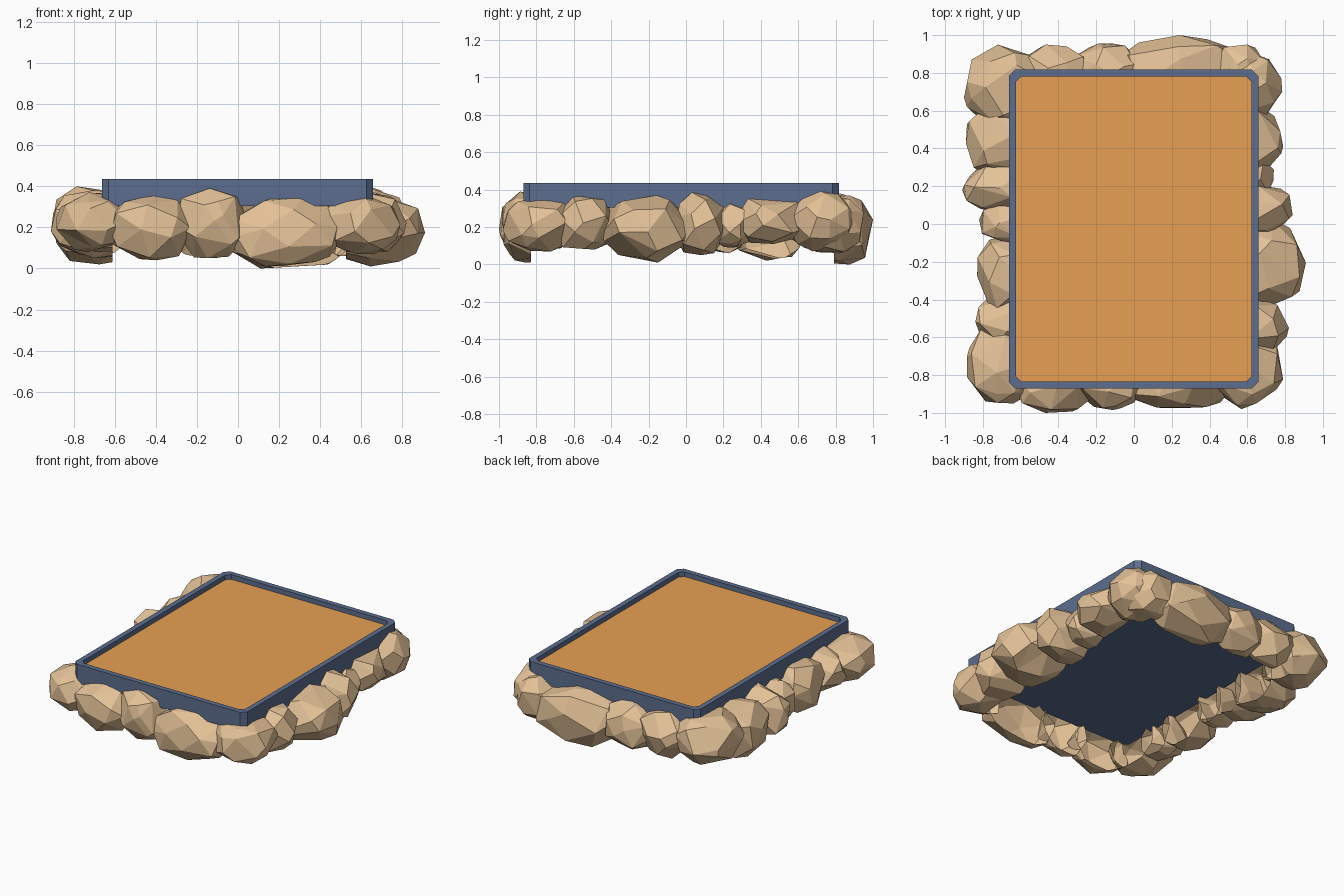
import bpy, bmesh, math, random
from mathutils import Vector

if "Cube" in bpy.data.objects:
    bpy.data.objects.remove(bpy.data.objects["Cube"])

random.seed(11)


def material(name, rgb):
    m = bpy.data.materials.new(name)
    m.diffuse_color = (*rgb, 1)
    m.use_nodes = True
    m.node_tree.nodes["Principled BSDF"].inputs["Base Color"].default_value = m.diffuse_color
    return m


STONE = material("tan stone", (0.77, 0.535, 0.31))
BLUE = material("slate blue", (0.107, 0.155, 0.275))
SAND = material("orange sand", (0.80, 0.35, 0.088))


def add_object(name, bm, mat):
    bmesh.ops.recalc_face_normals(bm, faces=bm.faces)
    me = bpy.data.meshes.new(name)
    bm.to_mesh(me)
    bm.free()
    me.materials.append(mat)
    ob = bpy.data.objects.new(name, me)
    bpy.context.collection.objects.link(ob)
    return ob


# ---- tray: chamfered rectangle loops bridged into a shallow pan ----
X0, X1, Y0, Y1 = -0.662, 0.658, -0.87, 0.817


def loop(bm, inset, r, z):
    pts = []
    corners = [(X1, Y1, -1, -1), (X0, Y1, 1, -1), (X0, Y0, 1, 1), (X1, Y0, -1, 1)]
    for k, (x, y, sx, sy) in enumerate(corners):
        cx, cy = x + sx * (inset + r), y + sy * (inset + r)
        for i in range(2):
            a = math.pi / 2 * (k + i)
            pts.append(bm.verts.new((cx + r * math.cos(a), cy + r * math.sin(a), z)))
    return pts


bm = bmesh.new()
rings = [loop(bm, 0, 0.033, 0.305), loop(bm, 0, 0.033, 0.435),
         loop(bm, 0.036, 0.028, 0.435), loop(bm, 0.036, 0.028, 0.395)]
for a, b in zip(rings, rings[1:]):
    for i in range(8):
        j = (i + 1) % 8
        bm.faces.new((a[i], a[j], b[j], b[i]))
bm.faces.new(rings[0])
bm.faces.new(rings[-1])
add_object("tray", bm, BLUE)

# ---- sand filling ----
bm = bmesh.new()
bm.faces.new(loop(bm, 0.036, 0.028, 0.402))
sand = add_object("sand_surface", bm, SAND)
if sand.data.polygons[0].normal.z < 0:
    sand.data.flip_normals()

# ---- border rocks: faceted hulls, hollowed out under the tray ----
CX0, CX1, CY0, CY1 = -0.61, 0.525, -0.83, 0.79


def rock(name, x0, x1, y0, y1, z0, z1, power=2.7, n=30):
    bm = bmesh.new()
    turn = random.uniform(0, 6.28)
    for i in range(n):
        # evenly spread, jittered directions pushed to a boxy ellipsoid
        z = 1 - 2 * (i + 0.5) / n
        a = turn + i * 2.39996
        d = Vector((math.sqrt(1 - z * z) * math.cos(a), math.sqrt(1 - z * z) * math.sin(a), z))
        d += Vector([random.uniform(-0.22, 0.22) for _ in range(3)])
        d /= sum(abs(c) ** power for c in d) ** (1 / power)
        bm.verts.new(d * random.uniform(0.92, 1.0))
    bmesh.ops.convex_hull(bm, input=bm.verts)
    loose = [v for v in bm.verts if not v.link_faces]
    bmesh.ops.delete(bm, geom=loose, context='VERTS')

    # fit the hull to its box
    def fit(axis, lo, hi):
        c = [v.co[axis] for v in bm.verts]
        s = (hi - lo) / (max(c) - min(c))
        m = min(c)
        for v in bm.verts:
            v.co[axis] = lo + (v.co[axis] - m) * s

    fit(0, x0, x1)
    fit(1, y0, y1)
    fit(2, z0, z1)
    bmesh.ops.dissolve_limit(bm, angle_limit=math.radians(14),
                             verts=bm.verts, edges=bm.edges)
    bmesh.ops.triangulate(bm, faces=[f for f in bm.faces if len(f.verts) > 4])
    bmesh.ops.recalc_face_normals(bm, faces=bm.faces)
    # open the hidden inner side
    for co, no in (((CX0, 0, 0), (1, 0, 0)), ((CX1, 0, 0), (1, 0, 0)),
                   ((0, CY0, 0), (0, 1, 0)), ((0, CY1, 0), (0, 1, 0))):
        bmesh.ops.bisect_plane(bm, geom=bm.verts[:] + bm.edges[:] + bm.faces[:],
                               plane_co=co, plane_no=no)
    inside = []
    for f in bm.faces:
        c = f.calc_center_median()
        if CX0 < c.x < CX1 and CY0 < c.y < CY1:
            inside.append(f)
    bmesh.ops.delete(bm, geom=inside, context='FACES')
    fit(2, z0, z1)
    add_object(name, bm, STONE)


# back row, left to right: x0, x1, y1, z0, z1
for i, (x0, x1, y1, z0, z1) in enumerate([
        (-0.60, -0.22, 0.95, 0.06, 0.37), (-0.34, 0.04, 0.955, 0.05, 0.37),
        (-0.09, 0.54, 1.0, 0.0, 0.37), (0.40, 0.71, 0.95, 0.06, 0.36)]):
    rock(f"back_rock_{i + 1}", x0, x1, 0.61, y1, z0, z1)

# front row, left to right: x0, x1, y0, z0, z1
for i, (x0, x1, y0, z0, z1) in enumerate([
        (-0.62, -0.21, -1.0, 0.04, 0.36), (-0.31, 0.05, -0.985, 0.05, 0.39),
        (-0.05, 0.51, -0.975, 0.01, 0.345)]):
    rock(f"front_rock_{i + 1}", x0, x1, y0, -0.69, z0, z1)

# right row, front to back: y0, y1, x1, z0, z1
for i, (y0, y1, x1, z0, z1) in enumerate([
        (-0.71, -0.39, 0.82, 0.08, 0.38), (-0.45, 0.03, 0.91, 0.01, 0.37),
        (-0.05, 0.21, 0.84, 0.05, 0.385), (0.13, 0.36, 0.74, 0.09, 0.34),
        (0.25, 0.64, 0.79, 0.11, 0.365)]):
    rock(f"right_rock_{i + 1}", 0.36, x1, y0, y1, z0, z1, 2.2 if i == 1 else 2.7)

# left row, front to back: y0, y1, x0, z0, z1
for i, (y0, y1, x0, z0, z1) in enumerate([
        (-0.66, -0.38, -0.84, 0.08, 0.36), (-0.46, -0.06, -0.83, 0.05, 0.37),
        (-0.11, 0.12, -0.82, 0.08, 0.35),
        (0.06, 0.33, -0.91, 0.06, 0.38), (0.25, 0.64, -0.89, 0.02, 0.38)]):
    rock(f"left_rock_{i + 1}", x0, -0.46, y0, y1, z0, z1)

# corners, less boxy than the rows
rock("corner_rock_front_left", -0.885, -0.48, -0.95, -0.52, 0.08, 0.37, 2.1)
rock("corner_rock_front_right", 0.40, 0.79, -0.98, -0.57, 0.07, 0.365, 2.3)
rock("corner_rock_back_left", -0.90, -0.46, 0.50, 0.95, 0.07, 0.40, 2.0)
rock("corner_rock_back_right", 0.44, 0.785, 0.54, 0.91, 0.07, 0.395, 2.1)
